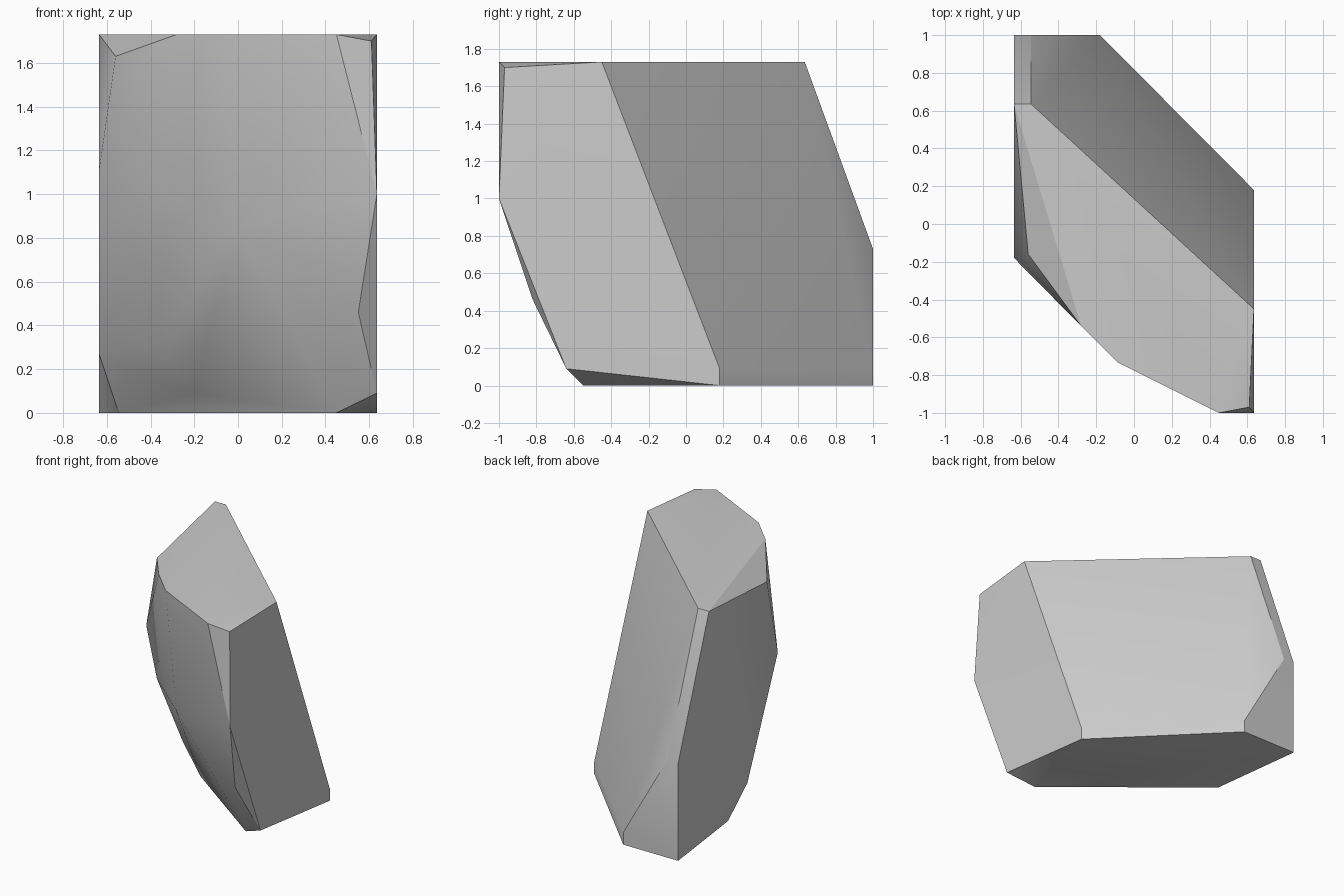
import bpy
import bmesh
import math

# Remove the default object
default_cube = bpy.data.objects.get("Cube")
if default_cube:
    bpy.data.objects.remove(default_cube, do_unlink=True)

# Slab limits shared by the flat cuts
SIDE, DEPTH, TOP = 0.635, 1.0, 1.73

# Corners of the flat top, following its outline
top_corners = [
    (-SIDE, 0.635, TOP), (-0.545, 0.635, TOP), (SIDE, -0.45, TOP),
    (0.45, -DEPTH, TOP), (-0.09, -0.73, TOP), (-0.28, -0.54, TOP),
]

# Corners of the flat underside
base_corners = [
    (-SIDE, DEPTH, 0), (-0.18, DEPTH, 0), (SIDE, 0.18, 0),
    (0.45, -0.55, 0), (-0.545, 0.28, 0),
]

# Corners of the sloping back cut
back_corners = [
    (-SIDE, DEPTH, 0.73), (-0.545, DEPTH, 0.73),
    (-0.18, DEPTH, 0.09), (SIDE, 0.18, 0.09),
]

# Corners where the rounded front meets the two flat sides
side_corners = [
    (-0.56, -0.16, 1.63), (-SIDE, -0.18, 1.11), (-SIDE, 0.18, 0.27),
    (0.61, -0.97, 1.70), (SIDE, -DEPTH, 1.0), (SIDE, -0.64, 0.09),
]

# Swell of the rounded front
front_swell = [
    (0.55, -0.82, 0.46), (-0.2, -0.16, 0.09), (-0.36, -0.14, 0.3),
    (-0.47, -0.29, 0.8), (0, -0.73, 0.85),
]


def make_material(name, colour):
    material = bpy.data.materials.new(name)
    material.use_nodes = True
    material.diffuse_color = colour
    shader = next(n for n in material.node_tree.nodes if n.type == "BSDF_PRINCIPLED")
    shader.inputs["Base Color"].default_value = colour
    return material


def make_convex_block(name, corners, material):
    """Wrap the corners in a convex skin and merge its flat faces."""
    bm = bmesh.new()
    for corner in corners:
        bm.verts.new(corner)
    hull = bmesh.ops.convex_hull(bm, input=bm.verts)
    loose = {v for v in hull["geom_interior"] + hull["geom_unused"]
             if isinstance(v, bmesh.types.BMVert)}
    bmesh.ops.delete(bm, geom=list(loose), context="VERTS")
    bmesh.ops.dissolve_limit(bm, angle_limit=math.radians(1),
                             verts=bm.verts, edges=bm.edges)
    bmesh.ops.recalc_face_normals(bm, faces=bm.faces)
    mesh = bpy.data.meshes.new(name)
    bm.to_mesh(mesh)
    bm.free()
    mesh.materials.append(material)
    block = bpy.data.objects.new(name, mesh)
    bpy.context.collection.objects.link(block)
    return block


# The stone itself
stone_grey = make_material("stone grey", (0.6, 0.6, 0.6, 1))
stone = make_convex_block(
    "stone",
    top_corners + base_corners + back_corners + side_corners + front_swell,
    stone_grey,
)

# Soft shading on the swell, crisp edges on the cuts
bpy.ops.object.select_all(action="DESELECT")
stone.select_set(True)
bpy.context.view_layer.objects.active = stone
bpy.ops.object.shade_smooth_by_angle(angle=math.radians(30))
